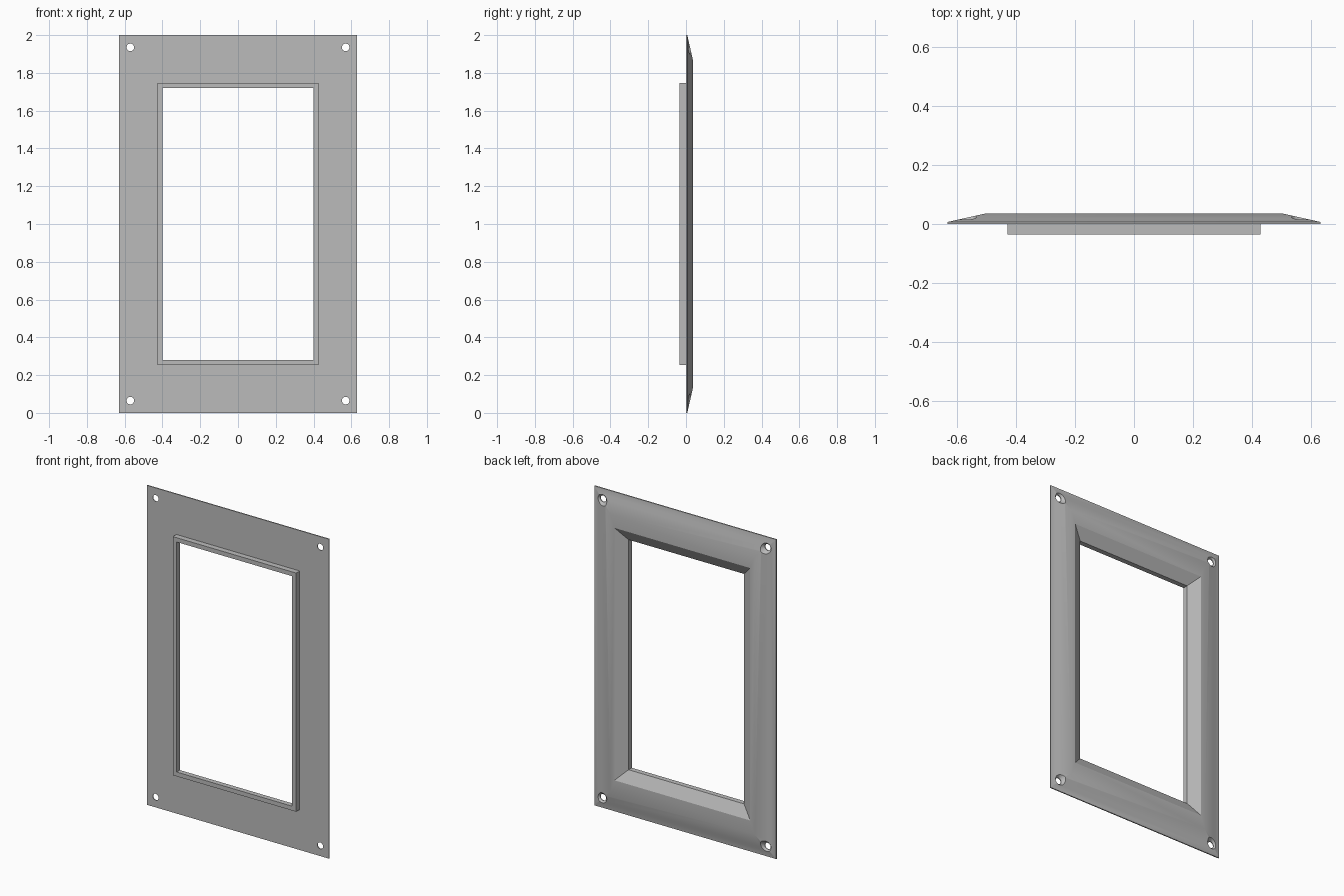
import bpy
import bmesh
from math import cos, sin, pi, radians

if "Cube" in bpy.data.objects:
    bpy.data.objects.remove(bpy.data.objects["Cube"])

grey = bpy.data.materials.new("plain grey")
grey.use_nodes = True
grey.diffuse_color = (0.5, 0.5, 0.5, 1)
grey.node_tree.nodes["Principled BSDF"].inputs["Base Color"].default_value = (0.5, 0.5, 0.5, 1)


def make_object(name, bm):
    bmesh.ops.recalc_face_normals(bm, faces=bm.faces)
    mesh = bpy.data.meshes.new(name)
    bm.to_mesh(mesh)
    bm.free()
    mesh.materials.append(grey)
    obj = bpy.data.objects.new(name, mesh)
    bpy.context.collection.objects.link(obj)
    return obj


def bridge(bm, a, b):
    n = len(a)
    for i in range(n):
        j = (i + 1) % n
        bm.faces.new((a[i], a[j], b[j], b[i]))


# Frame: rectangular loops (half width, half height, depth) swept round the section
SECTION = [
    (0.63, 1.0, 0.0),      # flat front, outer edge
    (0.63, 1.0, 0.007),    # thin rim
    (0.50, 0.87, 0.036),   # sloped back
    (0.47, 0.79, 0.036),   # raised ridge
    (0.40, 0.72, -0.003),  # inner bevel
    (0.40, 0.72, -0.035),  # opening through the lip
    (0.427, 0.747, -0.035),  # lip front
    (0.427, 0.747, 0.0),   # lip base
]
bm = bmesh.new()
loops = [[bm.verts.new((sx * w, y, 1 + sz * h))
          for sx, sz in ((-1, -1), (1, -1), (1, 1), (-1, 1))]
         for w, h, y in SECTION]
for k, loop in enumerate(loops):
    bridge(bm, loop, loops[(k + 1) % len(loops)])
frame = make_object("window_frame", bm)

# Countersunk screw holes in the four corners
SIDES = 32
bm = bmesh.new()
for cx in (-0.57, 0.57):
    for cz in (0.065, 1.935):
        rings = [[bm.verts.new((cx + r * cos(2 * pi * i / SIDES), y,
                                cz + r * sin(2 * pi * i / SIDES)))
                  for i in range(SIDES)]
                 for r, y in ((0.02, -0.02), (0.02, 0.005), (0.06, 0.045))]
        bridge(bm, rings[0], rings[1])
        bridge(bm, rings[1], rings[2])
        bm.faces.new(rings[0])
        bm.faces.new(rings[2])
cutter = make_object("screw_hole_cutter", bm)
cutter.hide_render = True

boolean = frame.modifiers.new("screw_holes", 'BOOLEAN')
boolean.operation = 'DIFFERENCE'
boolean.solver = 'EXACT'
boolean.object = cutter

bpy.ops.object.select_all(action='DESELECT')
frame.select_set(True)
bpy.context.view_layer.objects.active = frame
bpy.ops.object.modifier_apply(modifier=boolean.name)
bpy.data.objects.remove(cutter)

# Soft ridge and slope, crisp bevels
bpy.ops.object.shade_smooth_by_angle(angle=radians(25))
